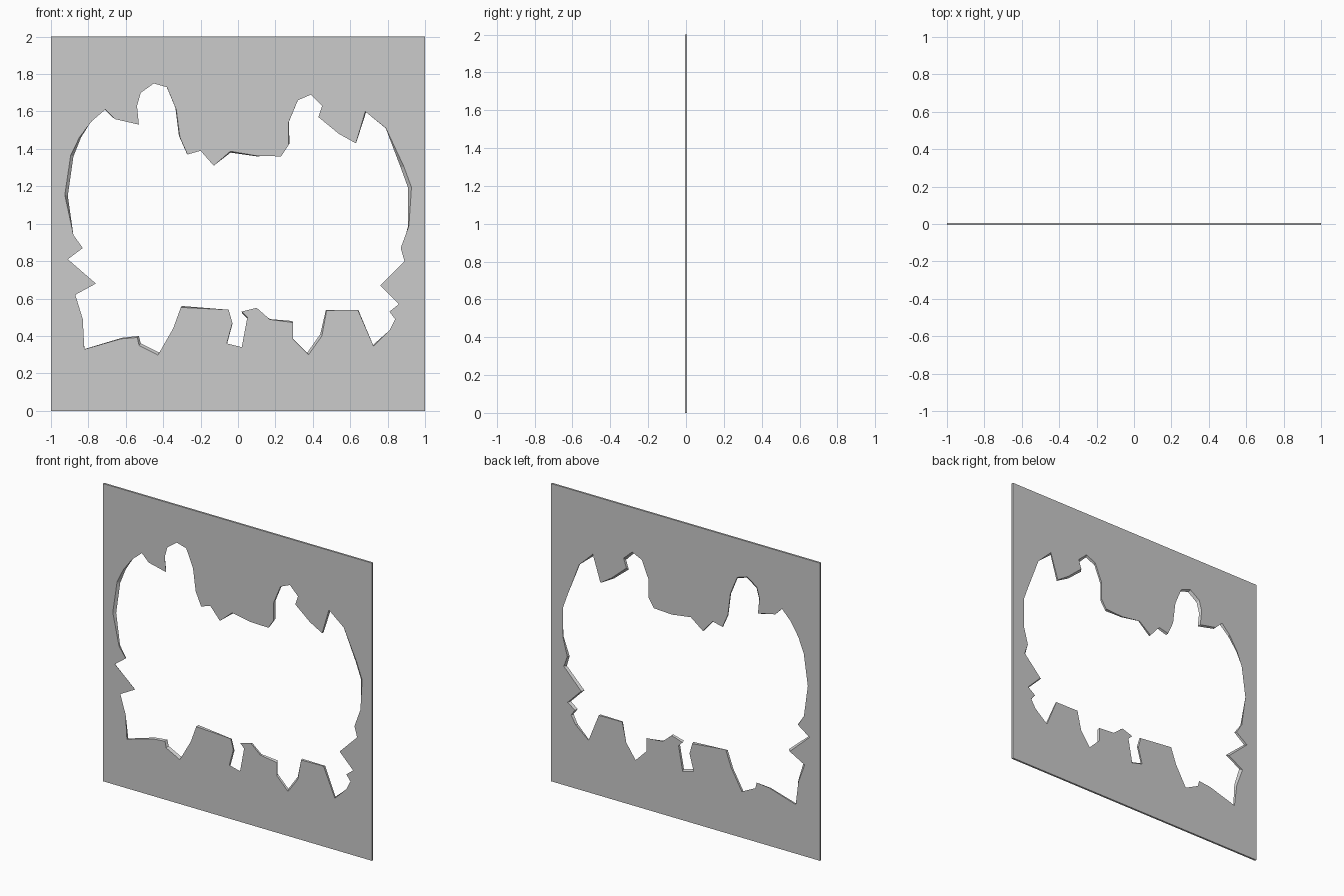
import bpy, bmesh, math

if "Cube" in bpy.data.objects:
    bpy.data.objects.remove(bpy.data.objects["Cube"])

HALF_T = 0.0065
CENTRE = (0.0, 0.95)

# ragged opening, clockwise from the left (x, z)
top_edge = [
    (-.91, 1.15), (-.88, 1.36), (-.84, 1.46), (-.78, 1.55), (-.71, 1.61), (-.66, 1.56),
    (-.53, 1.53), (-.54, 1.63), (-.52, 1.70), (-.45, 1.75), (-.38, 1.73), (-.33, 1.61),
    (-.31, 1.46), (-.27, 1.37), (-.20, 1.39), (-.13, 1.31), (-.04, 1.38), (.10, 1.36),
    (.23, 1.36), (.27, 1.42), (.27, 1.54), (.32, 1.66), (.39, 1.69), (.45, 1.63),
    (.43, 1.57), (.54, 1.48), (.63, 1.43), (.68, 1.60), (.79, 1.51), (.87, 1.30),
    (.91, 1.19)]
bottom_edge = [
    (.91, .99), (.87, .87), (.89, .80), (.76, .67), (.86, .57), (.81, .53), (.84, .49),
    (.81, .43), (.72, .35), (.64, .54), (.47, .54), (.44, .41), (.37, .31), (.29, .39),
    (.29, .48), (.17, .49), (.10, .55), (.02, .53), (.05, .50), (.02, .34), (-.06, .36),
    (-.03, .47), (-.05, .54), (-.30, .56), (-.34, .45), (-.42, .31), (-.52, .36),
    (-.53, .40), (-.62, .39), (-.82, .33), (-.83, .49), (-.87, .62), (-.76, .68),
    (-.91, .81), (-.83, .87), (-.88, .94)]
opening = top_edge + bottom_edge
square = [(-1, 0), (-1, 2), (1, 2), (1, 0)]


def chipped(p, sign):
    """Open the rim a little, alternating between the two faces round the hole."""
    dx, dz = p[0] - CENTRE[0], p[1] - CENTRE[1]
    k = 1 + 0.02 * max(0, sign * math.sin(5 * math.atan2(dz, dx)))
    return CENTRE[0] + dx * k, CENTRE[1] + dz * k


def ring(bm, points, y):
    verts = [bm.verts.new((x, y, z)) for x, z in points]
    edges = [bm.edges.new((v, verts[i - 1])) for i, v in enumerate(verts)]
    return verts, edges


bm = bmesh.new()
rims = []
# front and back faces with the hole
for y, sign in ((-HALF_T, 1), (HALF_T, -1)):
    outer, outer_e = ring(bm, square, y)
    inner, inner_e = ring(bm, [chipped(p, sign) for p in opening], y)
    bmesh.ops.triangle_fill(bm, edges=outer_e + inner_e, use_beauty=True, use_dissolve=False,
                            normal=(0, 1, 0))
    rims.append((outer, inner))

# outer border and broken rim joining the two faces
for front, back in zip(*rims):
    for i in range(len(front)):
        bm.faces.new((front[i - 1], front[i], back[i], back[i - 1]))

bmesh.ops.recalc_face_normals(bm, faces=bm.faces)
mesh = bpy.data.meshes.new("broken_panel")
bm.to_mesh(mesh)
bm.free()
bpy.context.collection.objects.link(bpy.data.objects.new("broken_panel", mesh))
